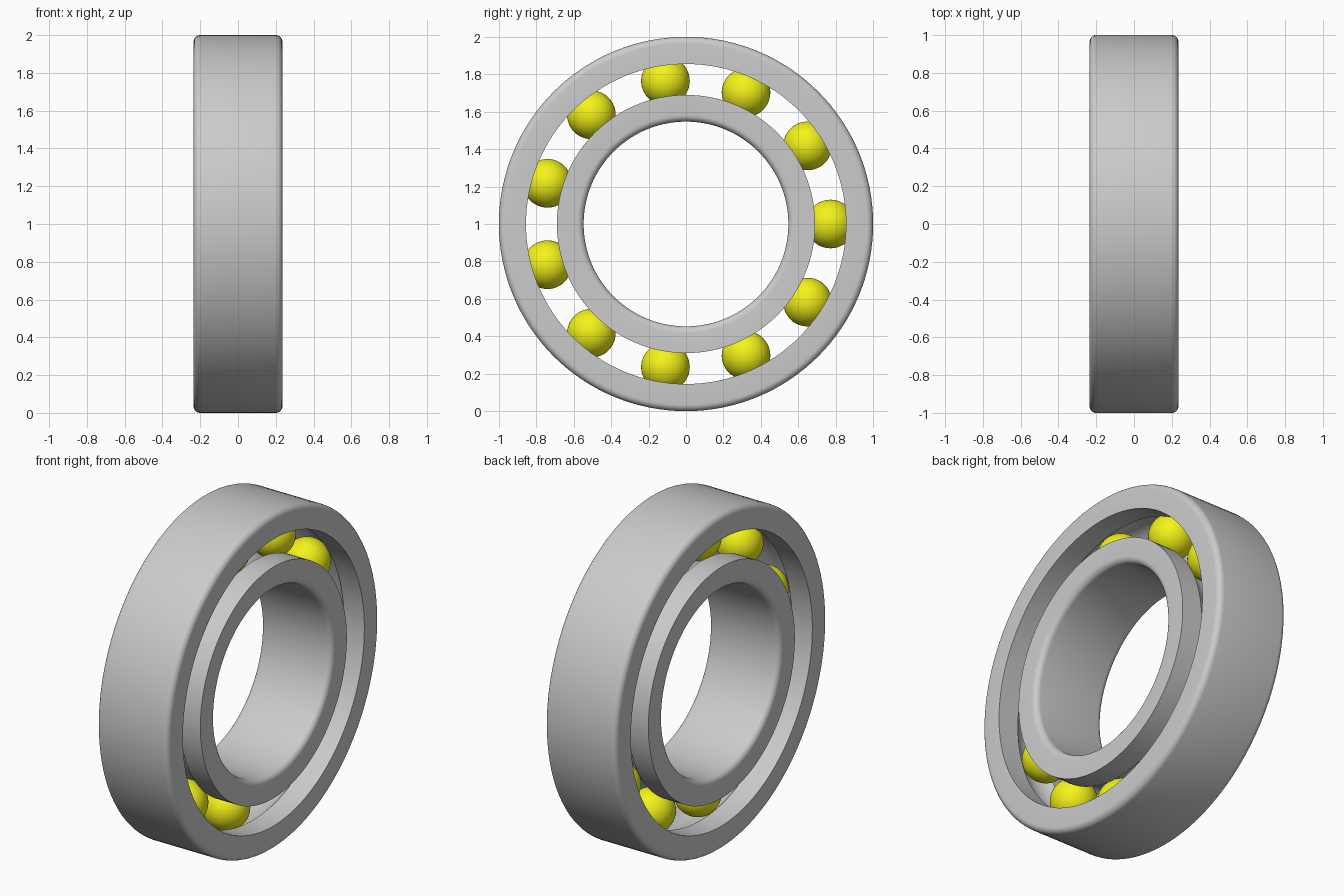
import bpy, bmesh
from math import sin, cos, pi, sqrt, asin

if "Cube" in bpy.data.objects:
    bpy.data.objects.remove(bpy.data.objects["Cube"])

HALF_W, FILLET = 0.235, 0.035
PITCH, BALL_R, BALLS = 0.772, 0.13, 11
SEGS = 128


def ring(name, r_fillet, r_race):
    """Lathe a race about the x axis: rounded edges on one side, ball groove on the other."""
    s = 1 if r_fillet > r_race else -1
    pts = []
    # rounded edges at the free surface
    for side in (-1, 1):
        for i in range(7):
            a = pi / 2 * (i if side < 0 else 6 - i) / 6
            pts.append((side * (HALF_W - FILLET + FILLET * cos(a)),
                        r_fillet - s * FILLET * (1 - sin(a))))
    # race surface with circular groove
    gr = BALL_R + 0.001
    half = asin(sqrt(gr ** 2 - (r_race - PITCH) ** 2) / gr)
    pts.append((HALF_W, r_race))
    for i in range(17):
        a = half * (1 - i / 8)
        pts.append((gr * sin(a), PITCH + s * gr * cos(a)))
    pts.append((-HALF_W, r_race))

    bm = bmesh.new()
    loops = []
    for j in range(SEGS):
        t = 2 * pi * j / SEGS
        loops.append([bm.verts.new((x, r * cos(t), r * sin(t))) for x, r in pts])
    n = len(pts)
    for j in range(SEGS):
        a, b = loops[j], loops[(j + 1) % SEGS]
        for i in range(n):
            k = (i + 1) % n
            bm.faces.new((a[i], a[k], b[k], b[i]))
    bmesh.ops.recalc_face_normals(bm, faces=bm.faces)
    mesh = bpy.data.meshes.new(name)
    bm.to_mesh(mesh)
    bm.free()
    ob = bpy.data.objects.new(name, mesh)
    ob.location.z = 1
    bpy.context.collection.objects.link(ob)
    bpy.ops.object.select_all(action='DESELECT')
    ob.select_set(True)
    bpy.context.view_layer.objects.active = ob
    bpy.ops.object.shade_smooth_by_angle(angle=pi / 6)


# Outer and inner races
ring("outer_race", 1.0, 0.855)
ring("inner_race", 0.547, 0.69)

# Yellow balls
yellow = bpy.data.materials.new("yellow")
yellow.diffuse_color = (0.9, 0.9, 0.01, 1)
yellow.use_nodes = True
yellow.node_tree.nodes["Principled BSDF"].inputs["Base Color"].default_value = yellow.diffuse_color
for i in range(BALLS):
    t = 2 * pi * i / BALLS
    bpy.ops.mesh.primitive_uv_sphere_add(
        segments=48, ring_count=24, radius=BALL_R,
        location=(0, PITCH * cos(t), 1 + PITCH * sin(t)))
    ball = bpy.context.object
    ball.name = f"ball_{i + 1}"
    ball.data.materials.append(yellow)
    bpy.ops.object.shade_smooth()
